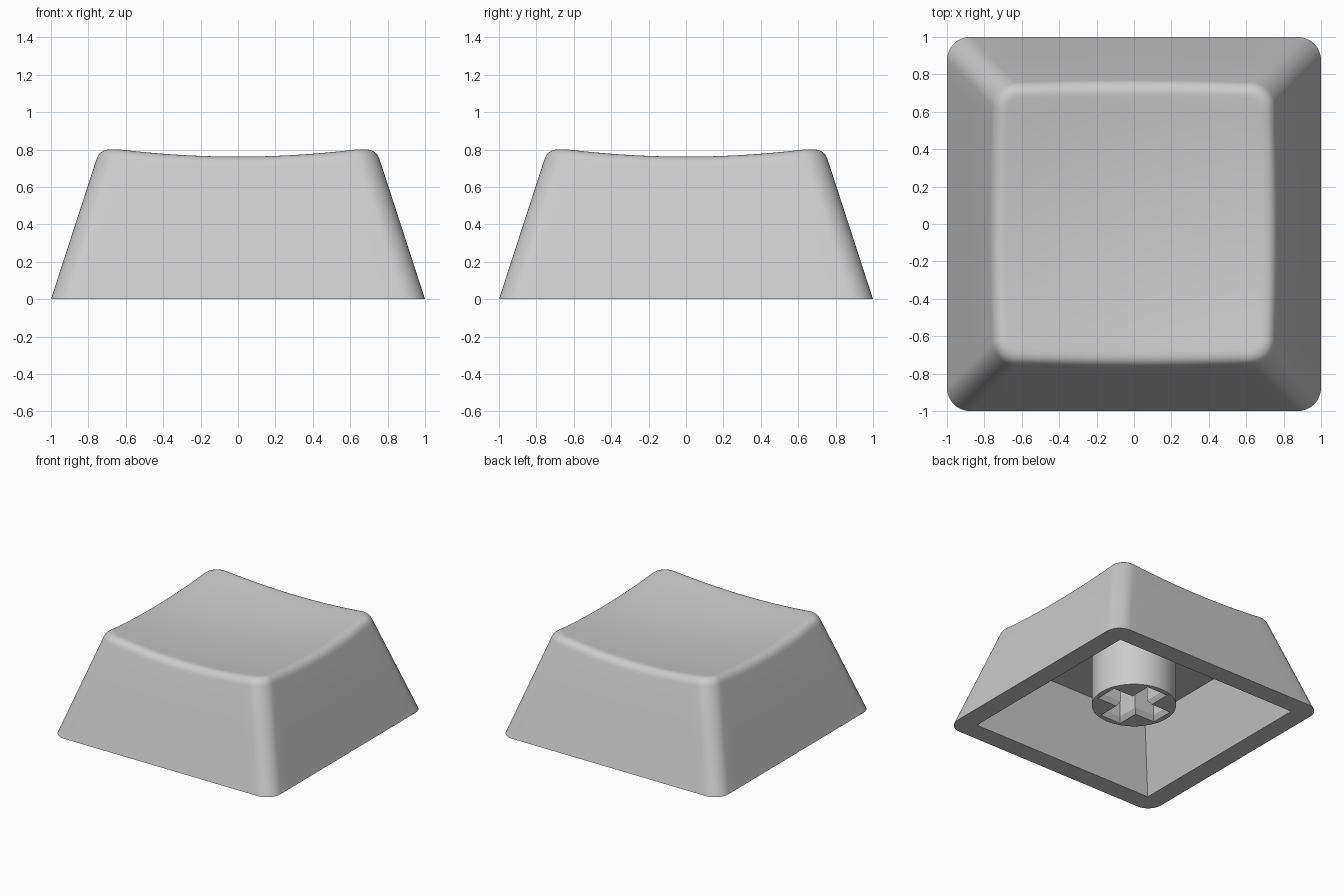
import bpy, bmesh, math
from mathutils import Vector

if "Cube" in bpy.data.objects:
    bpy.data.objects.remove(bpy.data.objects["Cube"])

SLOPE = 0.325          # wall lean per unit of height
DISH, CURVE = 0.714, 0.1  # dish centre height and curvature
RADIUS, FILLET = 0.125, 0.065

grey = bpy.data.materials.new("grey plastic")
grey.diffuse_color = (0.6, 0.6, 0.6, 1)
grey.use_nodes = True
grey.node_tree.nodes["Principled BSDF"].inputs["Base Color"].default_value = grey.diffuse_color


def dish_z(p):
    return DISH + CURVE * (p.x ** 2 + p.y ** 2)


def outline():
    """Rounded square as (corner sign, normal, slide along side) samples."""
    pts = []
    for q in range(4):
        a0 = q * math.pi / 2
        c = Vector((1, 1)) if q == 0 else Vector(
            (round(math.cos(a0 + math.pi / 4) * 1.4142),
             round(math.sin(a0 + math.pi / 4) * 1.4142)))
        for i in range(11):
            a = a0 + i / 10 * math.pi / 2
            pts.append((c, Vector((math.cos(a), math.sin(a)))))
        # intermediate samples along the straight side to the next corner
        nxt = Vector((-c.y, c.x))
        n = Vector((math.cos(a0 + math.pi / 2), math.sin(a0 + math.pi / 2)))
        for i in range(1, 16):
            pts.append((c.lerp(nxt, i / 16), n))
    return pts


def wall_point(c, n, z):
    p = c * (1 - SLOPE * z - RADIUS) + n * RADIUS
    return Vector((p.x, p.y, z))


def bridge(bm, a, b):
    k = len(a)
    return [bm.faces.new((a[i], a[(i + 1) % k], b[(i + 1) % k], b[i])) for i in range(k)]


def fill_between(bm, a, b):
    edges = []
    for loop in (a, b):
        for i in range(len(loop)):
            pair = (loop[i], loop[(i + 1) % len(loop)])
            edges.append(bm.edges.get(pair) or bm.edges.new(pair))
    bmesh.ops.triangle_fill(bm, edges=edges, use_beauty=True, use_dissolve=False)


def finish(bm, name):
    bmesh.ops.recalc_face_normals(bm, faces=bm.faces)
    mesh = bpy.data.meshes.new(name)
    bm.to_mesh(mesh)
    bm.free()
    mesh.materials.append(grey)
    ob = bpy.data.objects.new(name, mesh)
    bpy.context.collection.objects.link(ob)
    bpy.context.view_layer.objects.active = ob
    ob.select_set(True)
    bpy.ops.object.shade_smooth_by_angle(angle=math.radians(30))
    ob.select_set(False)


# Cap shell: leaning walls, rounded rim, dished top
bm = bmesh.new()
columns = []
for c, n in outline():
    z = 0.75
    for _ in range(20):
        z = dish_z(wall_point(c, n, z))
    edge = wall_point(c, n, z)
    foot = wall_point(c, n, 0)
    low = edge + (foot - edge).normalized() * FILLET
    high = edge - Vector((n.x, n.y, 0)) * FILLET
    high.z = dish_z(high)
    col = [foot, foot.lerp(low, 0.5)]
    for i in range(9):
        t = i / 8
        col.append(low * (1 - t) ** 2 + edge * 2 * t * (1 - t) + high * t ** 2)
    for i in range(1, 10):
        p = high * (1 - i / 10)
        p.z = dish_z(p)
        col.append(p)
    columns.append(col)
rings = [[bm.verts.new(col[i]) for col in columns] for i in range(len(columns[0]))]
for a, b in zip(rings, rings[1:]):
    bridge(bm, a, b)
tip = bm.verts.new((0, 0, DISH))
last = rings[-1]
for i in range(len(last)):
    bm.faces.new((last[i], last[(i + 1) % len(last)], tip))

# Hollow underside with square corners
CEILING = 0.53


def square(h, z):
    return [bm.verts.new((x * h, y * h, z)) for x, y in ((1, 1), (-1, 1), (-1, -1), (1, -1))]


mouth, roof = square(0.84, 0), square(0.67, CEILING)
bridge(bm, mouth, roof)
bm.faces.new(roof)
fill_between(bm, rings[0], mouth)
finish(bm, "cap_shell")

# Stem with a chamfered cross-shaped socket
bm = bmesh.new()


def circle(r, z, k=64):
    return [bm.verts.new((r * math.cos(2 * math.pi * i / k), r * math.sin(2 * math.pi * i / k), z))
            for i in range(k)]


def cross(length, w, z):
    loop = []
    for q in range(4):
        co, si = round(math.cos(q * math.pi / 2)), round(math.sin(q * math.pi / 2))
        for x, y in ((length, -w), (length, w), (w, w)):
            loop.append(bm.verts.new((x * co - y * si, x * si + y * co, z)))
    return loop


base, top = circle(0.318, 0.113), circle(0.318, CEILING)
bridge(bm, base, top)
lip, throat, end = cross(0.275, 0.095, 0.113), cross(0.25, 0.07, 0.15), cross(0.25, 0.07, CEILING - 0.01)
bridge(bm, lip, throat)
bridge(bm, throat, end)
bm.faces.new(end)
fill_between(bm, base, lip)
finish(bm, "stem")
